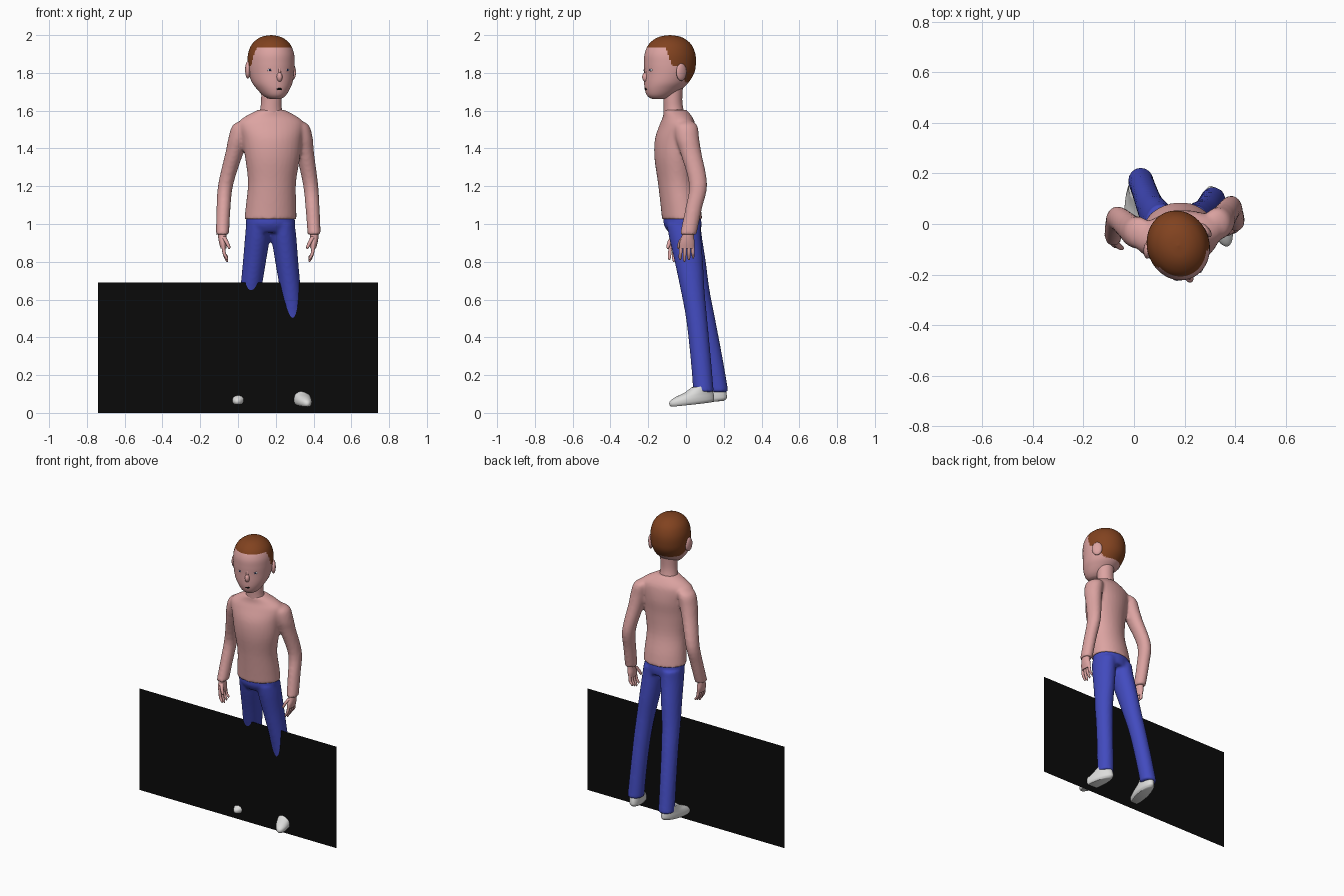
import bpy, bmesh, math
from mathutils import Matrix, Vector


def material(name, rgb):
    m = bpy.data.materials.new(name)
    m.diffuse_color = (*rgb, 1)
    return m


PINK = material("pink", (0.72, 0.37, 0.36))
BROWN = material("hair_brown", (0.22, 0.055, 0.014))
BLUE = material("trouser_blue", (0.055, 0.07, 0.52))
WHITE = material("shoe_white", (0.72, 0.72, 0.71))
BLACK = material("black", (0.003, 0.003, 0.003))
NAVY = material("eye_navy", (0.01, 0.015, 0.08))


def finish(name, bm, *mats):
    bmesh.ops.recalc_face_normals(bm, faces=bm.faces)
    me = bpy.data.meshes.new(name)
    bm.to_mesh(me)
    bm.free()
    for m in mats:
        me.materials.append(m)
    ob = bpy.data.objects.new(name, me)
    bpy.context.collection.objects.link(ob)
    bpy.ops.object.select_all(action='DESELECT')
    ob.select_set(True)
    bpy.context.view_layer.objects.active = ob
    bpy.ops.object.shade_smooth_by_angle(angle=math.radians(50))
    return ob


def spline(pts, sub):
    """Catmull-Rom interpolation through tuples."""
    out = []
    for i in range(len(pts) - 1):
        a, b, c, d = (pts[max(i - 1, 0)], pts[i], pts[i + 1], pts[min(i + 2, len(pts) - 1)])
        for k in range(sub):
            t = k / sub
            out.append([q + .5 * t * (r - p + t * (2 * p - 5 * q + 4 * r - s + t * (3 * (q - r) + s - p)))
                        for p, q, r, s in zip(a, b, c, d)])
    return out + [list(pts[-1])]


def loft(bm, rings, yaw=0, n=32, sub=4):
    """Skin of horizontal ellipses (x, y, z, rx, ry) turned by yaw."""
    c, s = math.cos(yaw), math.sin(yaw)
    prev = None
    rows = []
    for x, y, z, rx, ry in spline(rings, sub):
        row = []
        for k in range(n):
            a = 2 * math.pi * k / n
            u, v = max(rx, .001) * math.cos(a), max(ry, .001) * math.sin(a)
            row.append(bm.verts.new((x + u * c - v * s, y + u * s + v * c, z)))
        if prev:
            for k in range(n):
                bm.faces.new((prev[k], prev[(k + 1) % n], row[(k + 1) % n], row[k]))
        prev = row
        rows.append(row)
    bm.faces.new(rows[0])
    bm.faces.new(rows[-1])


def fuse(ob, voxel=0.009, smooth=5):
    """Blend overlapping lofts into one smooth skin."""
    r = ob.modifiers.new("fuse", 'REMESH')
    r.mode = 'VOXEL'
    r.voxel_size = voxel
    r.use_smooth_shade = True
    m = ob.modifiers.new("soften", 'SMOOTH')
    m.iterations = smooth


# Backdrop panel the legs pass through
bm = bmesh.new()
bm.faces.new([bm.verts.new(p) for p in
              ((-.74, 0, 0), (.74, 0, 0), (.74, 0, .69), (-.74, 0, .69))])
finish("panel", bm, BLACK)

# Shirt: torso and two sleeves
bm = bmesh.new()
loft(bm, [(.172, -.02, 1.025, .139, .106), (.175, -.03, 1.10, .134, .104),
          (.18, -.05, 1.22, .128, .098), (.183, -.06, 1.35, .146, .106),
          (.18, -.055, 1.45, .16, .108), (.175, -.045, 1.53, .175, .09),
          (.175, -.045, 1.568, .14, .075), (.176, -.058, 1.605, .068, .06)], math.radians(9))
loft(bm, [(.30, -.005, 1.55, .03, .03), (.325, .0, 1.52, .052, .06), (.342, .008, 1.45, .054, .062),
          (.354, .025, 1.38, .048, .056), (.384, .064, 1.21, .04, .048),
          (.395, .04, 1.08, .037, .044), (.403, .012, .945, .035, .044)])
loft(bm, [(.05, -.035, 1.55, .03, .03), (.022, -.035, 1.52, .052, .06), (.002, -.03, 1.45, .054, .062),
          (-.018, -.015, 1.38, .048, .056), (-.065, .022, 1.21, .04, .048),
          (-.077, -.005, 1.08, .037, .044), (-.082, -.045, .945, .035, .044)])
fuse(finish("shirt", bm, PINK))

# Trousers: seat and two legs
bm = bmesh.new()
loft(bm, [(.172, -.02, 1.06, .125, .095), (.172, -.018, 1.0, .13, .1),
          (.172, -.008, .955, .11, .085)], math.radians(6))
loft(bm, [(.235, -.012, 1.0, .065, .09), (.243, -.005, .93, .066, .085), (.258, .015, .8, .061, .075),
          (.277, .035, .65, .055, .063), (.29, .056, .5, .052, .056),
          (.302, .077, .3, .05, .054), (.312, .093, .11, .051, .054)])
loft(bm, [(.108, -.012, 1.0, .065, .09), (.103, .0, .93, .066, .085), (.087, .03, .8, .061, .075),
          (.068, .062, .65, .056, .063), (.053, .098, .5, .052, .056),
          (.038, .138, .3, .05, .054), (.026, .172, .11, .05, .053)])
fuse(finish("trousers", bm, BLUE))

# Shoes: outlines (height, heel, toe, half width) stacked, then tilted toe down
SHOE = [(0, .105, .12, .036), (.012, .12, .128, .044), (.03, .122, .122, .046),
        (.048, .12, .09, .044), (.065, .116, .04, .042), (.09, .11, -.005, .04)]
for name, pos, yaw, pitch in (("right_shoe", (.333, .035, .045), 17, 6),
                              ("left_shoe", (.012, .098, .055), -8, 5)):
    bm = bmesh.new()
    loft(bm, [(0, (h - t) / 2, z, w, (h + t) / 2) for z, h, t, w in SHOE])
    bm.transform(Matrix.Translation(pos) @ Matrix.Rotation(math.radians(yaw), 4, 'Z')
                 @ Matrix.Rotation(math.radians(pitch), 4, 'X'))
    finish(name, bm, WHITE)

# Hands: palm, four fingers and a thumb
for name, x, y, s in (("right_hand", .404, .012, 1), ("left_hand", -.083, -.045, -1)):
    bm = bmesh.new()
    loft(bm, [(x, y, .965, .024, .03), (x, y - .003, .93, .022, .033),
              (x - s * .003, y - .006, .90, .02, .04), (x - s * .006, y - .008, .87, .015, .04)], n=20)
    for k in range(4):
        fy = y - .037 + k * .02
        tip = .80 + .009 * abs(k - 1)
        loft(bm, [(x - s * .005, fy, .885, .009, .01), (x - s * .01, fy - .004 + k * .002, .845, .009, .0095),
                  (x - s * .022, fy - .006 + k * .003, tip + .012, .008, .008),
                  (x - s * .026, fy - .006 + k * .003, tip, .003, .003)], n=10)
    loft(bm, [(x - s * .005, y - .02, .935, .014, .014), (x - s * .02, y - .04, .91, .011, .012),
              (x - s * .034, y - .05, .88, .009, .009), (x - s * .037, y - .052, .868, .003, .003)], n=10)
    finish(name, bm, PINK)

# Neck
bm = bmesh.new()
loft(bm, [(.175, -.058, 1.56, .068, .06), (.175, -.066, 1.61, .057, .052),
          (.177, -.07, 1.66, .054, .05), (.178, -.07, 1.74, .056, .055)])
finish("neck", bm, PINK)

# Head, turned towards +x; helper gives points as (sideways, forward, up)
YAW = math.radians(19)
CX, CY = .175, -.085
RIGHT = Vector((math.cos(YAW), math.sin(YAW), 0))
FWD = Vector((math.sin(YAW), -math.cos(YAW), 0))


def at(w, f, z):
    return Vector((CX, CY, z)) + RIGHT * w + FWD * f


HEAD = [(1.662, .065, .03, .025), (1.668, .062, .05, .042), (1.685, .053, .075, .063),
        (1.715, .037, .1, .086), (1.75, .02, .119, .106), (1.80, .004, .134, .119),
        (1.85, 0, .139, .123), (1.90, 0, .136, .12), (1.945, 0, .118, .104),
        (1.975, 0, .088, .077), (1.993, 0, .05, .043), (2.0, 0, .001, .001)]
bm = bmesh.new()
loft(bm, [(*at(0, f, z), w, d) for z, f, d, w in HEAD], YAW, n=96, sub=8)
# Hair: straight fringe, sideburns, sloping down behind the ears
for face in bm.faces:
    c = face.calc_center_median()
    f = (c - Vector((CX, CY, c.z))).dot(FWD)
    low = max(1.752, min(1.84, 1.84 + 1.5 * f))
    if c.z > 1.936 or (c.z > low and f < .06 - (1.936 - c.z) * .3):
        face.material_index = 1
finish("head", bm, PINK, BROWN)


def blob(name, pos, size, mat, turn=0):
    """Ellipsoid on the head: size is (sideways, forward, up)."""
    bm = bmesh.new()
    bmesh.ops.create_uvsphere(bm, u_segments=24, v_segments=16, radius=1)
    bm.transform(Matrix.Translation(at(*pos)) @ Matrix.Rotation(YAW + turn, 4, 'Z')
                 @ Matrix.Diagonal((*size, 1)))
    finish(name, bm, mat)


# Face details
blob("nose", (0, .133, 1.778), (.016, .022, .026), PINK)
blob("nose_bridge", (0, .128, 1.805), (.01, .014, .035), PINK)
blob("mouth", (0, .134, 1.715), (.017, .005, .006), BLACK)
for s, side in ((1, "right"), (-1, "left")):
    blob(side + "_ear", (s * .122, -.022, 1.81 - s * .006), (.015, .033, .046), PINK, s * .35)
    blob(side + "_eye", (s * .05, .123, 1.815), (.013, .006, .007), WHITE, s * .4)
    blob(side + "_iris", (s * .05, .127, 1.815), (.006, .003, .006), NAVY, s * .4)
